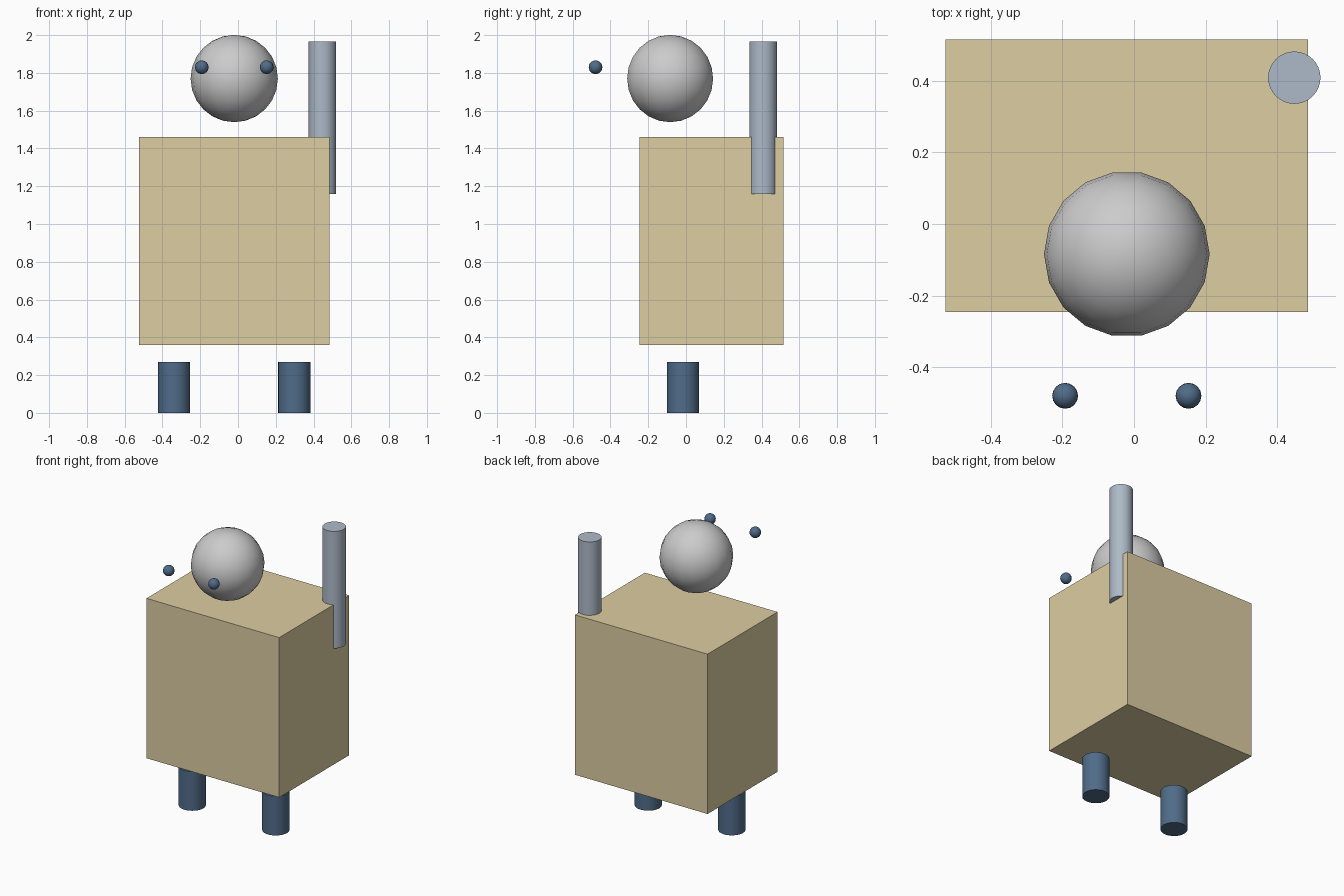
import bpy
import math

if "Cube" in bpy.data.objects:
    bpy.data.objects.remove(bpy.data.objects["Cube"])

CX = -0.02  # symmetry axis of the figure


def material(name, rgb):
    m = bpy.data.materials.new(name)
    m.diffuse_color = (*rgb, 1)
    m.use_nodes = True
    m.node_tree.nodes["Principled BSDF"].inputs["Base Color"].default_value = m.diffuse_color
    return m


TAN = material("tan", (0.72, 0.61, 0.36))
BLUE = material("dark_blue", (0.08, 0.15, 0.25))
STEEL = material("steel", (0.42, 0.49, 0.58))
WHITE = material("white", (0.85, 0.87, 0.88))


def finish(name, mat, smooth=True):
    ob = bpy.context.object
    ob.name = name
    ob.data.materials.append(mat)
    if smooth:
        bpy.ops.object.shade_smooth_by_angle(angle=math.radians(40))
    return ob


def cylinder(name, x, y, z0, z1, r, mat):
    bpy.ops.mesh.primitive_cylinder_add(
        vertices=32, radius=r, depth=z1 - z0, location=(x, y, (z0 + z1) / 2))
    return finish(name, mat)


def sphere(name, loc, r, segments, rings, mat):
    bpy.ops.mesh.primitive_uv_sphere_add(
        segments=segments, ring_count=rings, radius=r, location=loc,
        rotation=(0, 0, math.pi / 2))
    return finish(name, mat)


# Box body
bpy.ops.mesh.primitive_cube_add(size=1, location=(CX, 0.135, 0.91))
bpy.context.object.scale = (1.01, 0.76, 1.10)
finish("body", TAN, smooth=False)

# Floating head
sphere("head", (CX, -0.084, 1.77), 0.231, 18, 12, WHITE)

# Mirrored eyes and legs
for side, s in (("left", -1), ("right", 1)):
    sphere(side + "_eye", (CX + s * 0.172, -0.479, 1.83), 0.036, 16, 12, BLUE)
    cylinder(side + "_leg", CX + s * 0.318, -0.015, 0.0, 0.27, 0.085, BLUE)

# Upright pipe at the back corner
cylinder("pipe", 0.447, 0.408, 1.16, 1.965, 0.073, STEEL)
